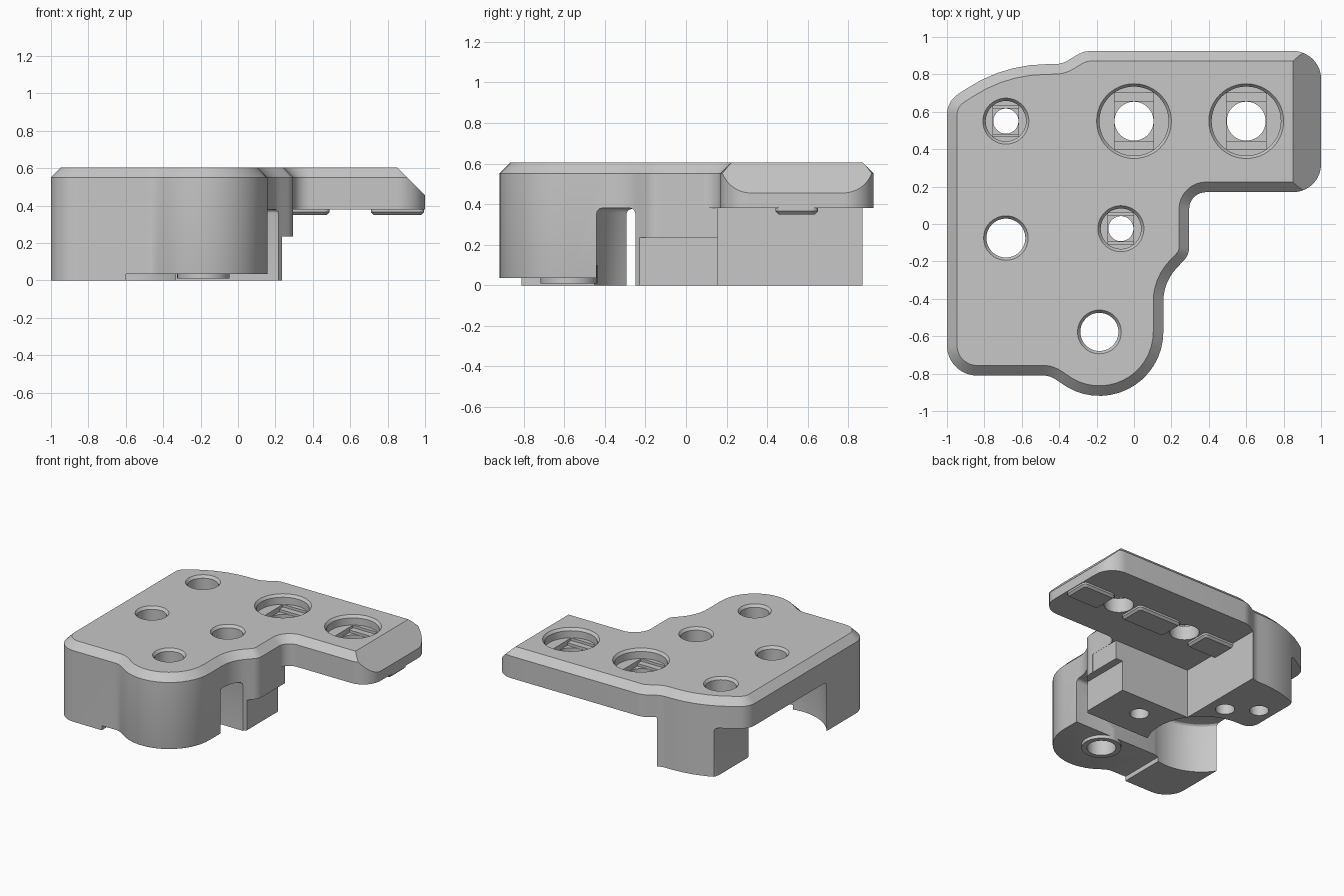
import bpy, bmesh, math
from mathutils import Vector

if "Cube" in bpy.data.objects:
    bpy.data.objects.remove(bpy.data.objects["Cube"], do_unlink=True)

grey = bpy.data.materials.new("light_grey")
grey.use_nodes = True
grey.diffuse_color = (0.57, 0.57, 0.57, 1)
grey.node_tree.nodes["Principled BSDF"].inputs["Base Color"].default_value = (0.57, 0.57, 0.57, 1)

TOP, UNDER, STEP, SOLE = 0.605, 0.38, 0.235, 0.035


def rounded(corners):
    """Turn (x, y, radius) corners into an outline with rounded corners."""
    points = []
    for i, (x, y, r) in enumerate(corners):
        p = Vector((x, y))
        if r == 0:
            points.append(p)
            continue
        a = (Vector(corners[i - 1][:2]) - p).normalized()
        b = (Vector(corners[(i + 1) % len(corners)][:2]) - p).normalized()
        half = a.angle(b) / 2
        centre = p + (a + b).normalized() * r / math.sin(half)
        start = p + a * r / math.tan(half) - centre
        end = p + b * r / math.tan(half) - centre
        turn = math.atan2(start.x * end.y - start.y * end.x, start.dot(end))
        n = max(3, round(abs(turn) / 0.12))
        for k in range(n + 1):
            t = turn * k / n
            c, s = math.cos(t), math.sin(t)
            points.append(centre + Vector((c * start.x - s * start.y, s * start.x + c * start.y)))
    return points


def finish(name, bm):
    bmesh.ops.recalc_face_normals(bm, faces=bm.faces[:])
    mesh = bpy.data.meshes.new(name)
    bm.to_mesh(mesh)
    bm.free()
    mesh.materials.append(grey)
    obj = bpy.data.objects.new(name, mesh)
    bpy.context.collection.objects.link(obj)
    return obj


def prism(name, points, z0, z1, edge_z=None, bevel=0, segments=1):
    """Extrude an outline, optionally bevelling the rim at height edge_z."""
    bm = bmesh.new()
    base = bm.faces.new([bm.verts.new((p[0], p[1], z0)) for p in points])
    new = bmesh.ops.extrude_face_region(bm, geom=[base])["geom"]
    bmesh.ops.translate(bm, verts=[v for v in new if isinstance(v, bmesh.types.BMVert)],
                        vec=(0, 0, z1 - z0))
    bmesh.ops.recalc_face_normals(bm, faces=bm.faces[:])
    if edge_z is not None:
        rim = [e for e in bm.edges if all(abs(v.co.z - edge_z) < 1e-5 for v in e.verts)]
        bmesh.ops.bevel(bm, geom=rim, offset=bevel, segments=segments, affect='EDGES', profile=0.5)
    return finish(name, bm)


def box(name, x0, x1, y0, y1, z0, z1, r=0, **rim):
    corners = [(x0, y0, r), (x1, y0, r), (x1, y1, r), (x0, y1, r)]
    return prism(name, rounded(corners), z0, z1, **rim)


def cone(name, x, y, r0, r1, z0, z1, sides=48):
    bm = bmesh.new()
    bmesh.ops.create_cone(bm, cap_ends=True, segments=sides, radius1=r0, radius2=r1, depth=z1 - z0)
    bmesh.ops.translate(bm, verts=bm.verts[:], vec=(x, y, (z0 + z1) / 2))
    return finish(name, bm)


def combine(target, tool, operation='DIFFERENCE'):
    mod = target.modifiers.new("combine", 'BOOLEAN')
    mod.operation, mod.solver, mod.object = operation, 'EXACT', tool
    bpy.context.view_layer.objects.active = target
    bpy.ops.object.modifier_apply(modifier=mod.name)
    bpy.data.objects.remove(tool, do_unlink=True)


# Body outline: front lobe, waist, side arm and curved rear shoulder
lobe = [(-0.185 + 0.342 * math.cos(math.radians(a)), -0.577 + 0.342 * math.sin(math.radians(a)), 0)
        for a in range(232, 361, 8)]
outline = rounded([(-1, -0.81, 0.16), (-0.45, -0.81, 0.12)] + lobe
                  + [(0.157, -0.31, 0.26), (0.295, -0.165, 0.1), (0.295, 0.17, 0.09),
                     (1, 0.17, 0.15), (1, 0.925, 0.15), (-0.27, 0.925, 0.14),
                     (-0.385, 0.855, 0.14), (-0.70, 0.853, 0.78), (-1, 0.655, 0.13)])
body = prism("mount_body", outline, 0, TOP, edge_z=TOP, bevel=0.054)

# Space under the arm, and the step beside the rear block
combine(body, box("arm_space", -0.36, 2, 0.155, 2, -1, UNDER))
combine(body, box("arm_root_space", 0.294, 2, -0.1, 0.2, -1, UNDER))
combine(body, box("step_space", 0.235, 2, -0.3, 0.16, -1, STEP))
# Sloped arm end
bm = bmesh.new()
profile = [(0.80, TOP + 0.05), (1.1, TOP + 0.05), (1.1, 0.355)]
ends = [[bm.verts.new((x, y, z)) for x, z in profile] for y in (-0.2, 1.2)]
for face in ends:
    bm.faces.new(face)
for i in range(3):
    j = (i + 1) % 3
    bm.faces.new((ends[0][i], ends[0][j], ends[1][j], ends[1][i]))
combine(body, finish("arm_slope", bm))

# Channel with round pocket, open on both sides, and the inset side of the rear block
soft = dict(edge_z=UNDER, bevel=0.025, segments=3)
combine(body, box("channel", -0.68, 2, -0.44, -0.25, -1, UNDER, **soft))
circle = [(-0.68 + 0.39 * math.cos(i * math.tau / 64), -0.07 + 0.39 * math.sin(i * math.tau / 64))
          for i in range(64)]
combine(body, prism("pocket", circle, -1, UNDER, **soft))
mouth = rounded([(-2, -0.07, 0), (-0.68, -0.07, 0), (-0.68, 0.32, 0), (-0.8, 0.32, 0.08),
                 (-0.8, 0.80, 0.13), (-0.55, 0.95, 0), (-0.55, 1.2, 0), (-2, 1.2, 0)])
combine(body, prism("pocket_mouth", mouth, -1, UNDER, **soft))

# Raised sole of the front lobe, with a softened rim
combine(body, box("sole_space", -0.6, 2, -2, -0.35, -1, SOLE))
bm = bmesh.new()
bm.from_mesh(body.data)
rim = [e for e in bm.edges
       if all(abs(v.co.z - SOLE) < 1e-4 and v.co.y < -0.43 and v.co.x > -0.47 for v in e.verts)
       and e.is_manifold and e.calc_face_angle(0) > 1]
bmesh.ops.bevel(bm, geom=rim, offset=0.02, segments=3, affect='EDGES', profile=0.5, clamp_overlap=True)
bm.to_mesh(body.data)
bm.free()
combine(body, cone("sole_boss", -0.185, -0.577, 0.14, 0.14, 0.01, 0.1), 'UNION')

# Locating pads under the arm
for x0, x1 in ((-0.40, -0.11), (0.11, 0.49), (0.71, 0.995)):
    combine(body, box("pad", x0, x1, 0.44, 0.65, 0.35, UNDER + 0.03, r=0.03,
                      edge_z=0.35, bevel=0.015), 'UNION')

# Screw holes: x, y, head radius, shank radius, seat height
for x, y, head, shank, seat in ((0, 0.55, 0.185, 0.105, 0.53), (0.6, 0.55, 0.185, 0.105, 0.53),
                                (-0.685, 0.55, 0.108, 0.068, 0.25), (-0.07, -0.025, 0.108, 0.068, 0.25),
                                (-0.685, -0.075, 0.104, 0, 0), (-0.185, -0.577, 0.102, 0, 0)):
    combine(body, cone("hole_lip", x, y, head, head + 0.03, TOP - 0.02, TOP + 0.02))
    combine(body, cone("head_bore", x, y, head, head, seat if shank else -1, 1))
    if shank:
        chord = math.sqrt(head ** 2 - shank ** 2) - 0.001
        combine(body, box("seat_slot", x - shank, x + shank, y - chord, y + chord, seat - 0.02, seat + 0.01))
        combine(body, box("seat_square", x - shank, x + shank, y - shank, y + shank, seat - 0.04, seat))
        combine(body, cone("shank_bore", x, y, shank - 0.001, shank - 0.001, -1, seat))
# Blind hole in the base of the rear block
combine(body, cone("dowel_bore", -0.49, 0.41, 0.068, 0.068, -1, 0.3))

bpy.ops.object.select_all(action='DESELECT')
body.select_set(True)
bpy.context.view_layer.objects.active = body
bpy.ops.object.shade_smooth_by_angle(angle=math.radians(25))
